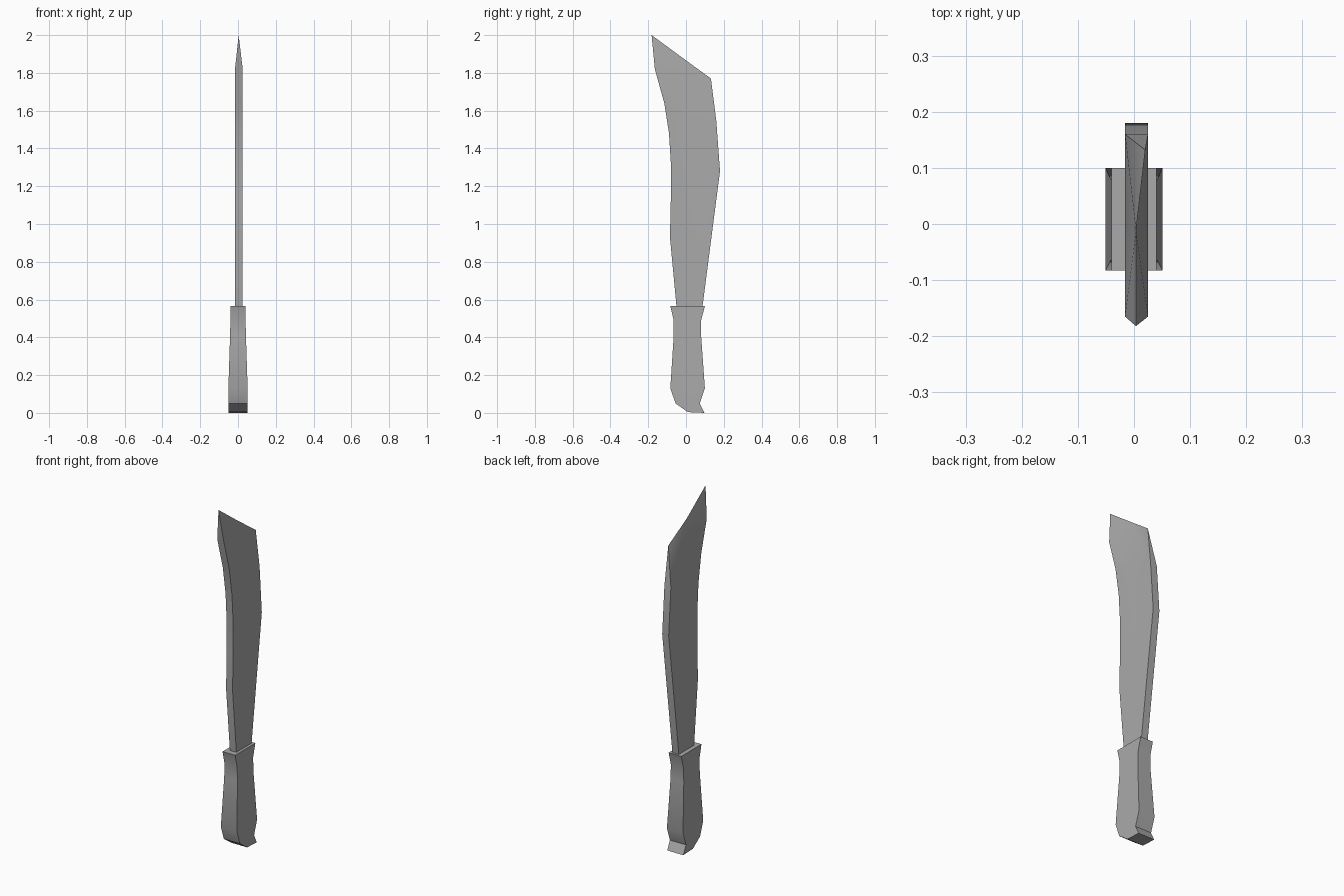
import bpy, bmesh

cube = bpy.data.objects.get("Cube")
if cube:
    bpy.data.objects.remove(cube)

grey = bpy.data.materials.new("plain grey")
grey.use_nodes = True
colour = (0.4, 0.4, 0.4, 1)
grey.diffuse_color = colour
grey.node_tree.nodes["Principled BSDF"].inputs["Base Color"].default_value = colour


def finish(name, bm):
    bmesh.ops.recalc_face_normals(bm, faces=bm.faces)
    mesh = bpy.data.meshes.new(name)
    bm.to_mesh(mesh)
    bm.free()
    mesh.materials.append(grey)
    obj = bpy.data.objects.new(name, mesh)
    bpy.context.collection.objects.link(obj)
    bpy.ops.object.select_all(action='DESELECT')
    obj.select_set(True)
    bpy.context.view_layer.objects.active = obj
    bpy.ops.object.shade_smooth_by_angle(angle=0.5)
    return obj


def pair(bm, y, z, half, centre):
    """Left and right vertices at one profile point."""
    return [bm.verts.new((centre + s * half, y, z)) for s in (1, -1)]


def strip(bm, pairs):
    """Narrow wall joining the two sides along a profile."""
    for a, b in zip(pairs, pairs[1:]):
        bm.faces.new((a[0], a[1], b[1], b[0]))


# Handle: flared grip with a hooked pommel, lofted as front/back rows
rows = [  # front y, front z, back y, back z, half width
    (-.083, .565, .100, .565, .040),
    (-.065, .490, .080, .490, .040),
    (-.065, .410, .080, .410, .042),
    (-.083, .130, .100, .130, .051),
    (-.055, .050, .073, .050, .051),
    (.010, .004, .097, 0, .051),
]
bm = bmesh.new()
front = [pair(bm, r[0], r[1], r[4], 0) for r in rows]
back = [pair(bm, r[2], r[3], r[4], 0) for r in rows]
strip(bm, front)
strip(bm, back)
strip(bm, [front[0], back[0]])
strip(bm, [front[-1], back[-1]])
for i in range(len(rows) - 1):
    for s in (0, 1):
        bm.faces.new((front[i][s], front[i + 1][s], back[i + 1][s], back[i][s]))
finish("handle", bm)

# Blade: flat sides, thick edges, ground to a thin clipped tip
cx, half = .0045, .0205
front_edge = [(-.05, .56), (-.085, .93), (-.08, 1.15), (-.08, 1.32),
              (-.09, 1.48), (-.115, 1.64), (-.165, 1.82)]
back_edge = [(.087, .56), (.18, 1.28), (.16, 1.55)]
bm = bmesh.new()
front = [pair(bm, y, z, half, cx) for y, z in front_edge]
back = [pair(bm, y, z, half, cx) for y, z in back_edge]
inner = pair(bm, 0, 1.58, half, cx)
tip = bm.verts.new((.0035, -.182, 2))
mid = bm.verts.new((.0035, -.012, 1.875))
corner = bm.verts.new((.02, .132, 1.77))
strip(bm, front)
strip(bm, back)
strip(bm, [front[0], back[0]])
bm.faces.new((front[-1][0], front[-1][1], tip))
bm.faces.new((back[-1][0], back[-1][1], corner))
for s in (0, 1):
    bm.faces.new([p[s] for p in front] + [inner[s]] + [p[s] for p in reversed(back)])
    bm.faces.new((tip, front[-1][s], mid))
    bm.faces.new((mid, front[-1][s], inner[s]))
    bm.faces.new((mid, inner[s], back[-1][s]))
    bm.faces.new((mid, back[-1][s], corner))
finish("blade", bm)
